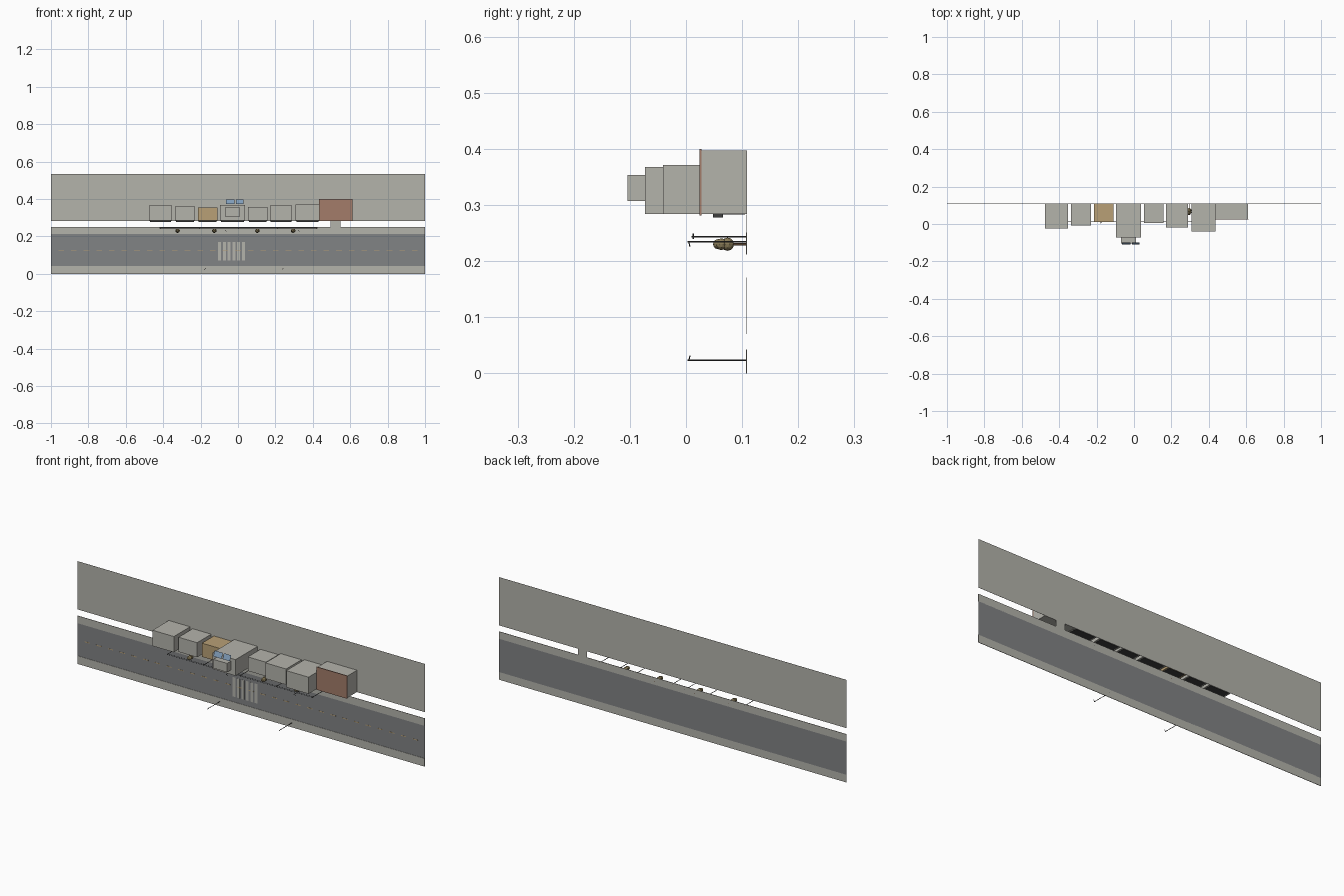
import bpy, bmesh, math
from mathutils import Vector

if "Cube" in bpy.data.objects:
    bpy.data.objects.remove(bpy.data.objects["Cube"])


def mat(name, r, g, b):
    m = bpy.data.materials.new(name)
    lin = lambda c: ((c / 255 + 0.055) / 1.055) ** 2.4
    m.diffuse_color = (lin(r), lin(g), lin(b), 1)
    m.use_nodes = True
    m.node_tree.nodes["Principled BSDF"].inputs["Base Color"].default_value = m.diffuse_color
    return m


GREY = mat("concrete grey", 180, 179, 171)
ROAD = mat("asphalt", 129, 131, 133)
TAN = mat("tan", 184, 160, 118)
BRICK = mat("brick", 163, 124, 106)
BLUE = mat("panel blue", 128, 156, 184)
DARK = mat("dark metal", 62, 62, 62)
LEAF = mat("olive foliage", 138, 124, 88)
BARK = mat("bark", 105, 80, 58)


def finish(name, bm, m):
    me = bpy.data.meshes.new(name)
    bm.to_mesh(me)
    bm.free()
    me.materials.append(m)
    ob = bpy.data.objects.new(name, me)
    bpy.context.collection.objects.link(ob)
    return ob


def box(name, x, y, z, m):
    """Box from (min, max) pairs."""
    bm = bmesh.new()
    bmesh.ops.create_cube(bm, size=1)
    for v in bm.verts:
        v.co = [p[0] + (c + 0.5) * (p[1] - p[0]) for c, p in zip(v.co, (x, y, z))]
    return finish(name, bm, m)


def rod(name, a, b, r, m):
    """Six-sided rod from a to b."""
    a, b = Vector(a), Vector(b)
    bm = bmesh.new()
    bmesh.ops.create_cone(bm, cap_ends=True, segments=6, radius1=r, radius2=r, depth=(b - a).length)
    ob = finish(name, bm, m)
    ob.location = (a + b) / 2
    ob.rotation_euler = (b - a).to_track_quat('Z', 'Y').to_euler()
    return ob


# Ground sheets
G = 0.109
box("back_lot", (-1, 1), (G - 0.0005, G), (0.283, 0.534), GREY)
box("road", (-1, 1), (G - 0.0005, G), (0.04, 0.213), ROAD)
box("upper_pavement", (-1, 1), (G - 0.002, G), (0.212, 0.251), GREY)
box("lower_pavement", (-1, 1), (G - 0.002, G), (0.0, 0.042), GREY)
box("driveway", (0.495, 0.547), (G - 0.001, G), (0.251, 0.283), GREY)

# Road markings
for i in range(29):
    x = -0.945 + i * 0.0675
    box("lane_dash", (x - 0.015, x + 0.015), (G - 0.0015, G - 0.0007), (0.124, 0.128), TAN)
for i in range(6):
    x = -0.107 + i * 0.0256
    box("crossing_stripe", (x, x + 0.016), (G - 0.0015, G - 0.0007), (0.07, 0.171), GREY)

# Buildings: x min, x max, roof y, far z
blocks = [(-0.475, -0.352, -0.025, 0.366), (-0.337, -0.23, -0.008, 0.36),
          (-0.215, -0.11, 0.01, 0.355), (-0.097, 0.037, -0.073, 0.368),
          (0.053, 0.157, 0.005, 0.357), (0.17, 0.29, -0.018, 0.366),
          (0.307, 0.435, -0.041, 0.371), (0.437, 0.61, 0.028, 0.397)]
for i, (x0, x1, y, z) in enumerate(blocks):
    box("building", (x0, x1), (y, G - 0.0006), (0.284, z), TAN if i == 2 else GREY)
    if i < 7:
        box("shopfront", (x0 + 0.008, x1 - 0.008), (0.066, 0.105), (0.283, 0.2842), DARK)
        box("awning", (x0 + 0.005, x1 - 0.005), (0.048, 0.066), (0.278, 0.284), DARK)

# Brick roof slab and rooftop plant
box("brick_roof", (0.434, 0.612), (0.024, 0.028), (0.281, 0.4), BRICK)
box("roof_room", (-0.07, 0.01), (-0.104, -0.073), (0.307, 0.353), GREY)

# Tilted roof panels
for x0, x1 in ((-0.065, -0.018), (-0.012, 0.03)):
    bm = bmesh.new()
    front = [bm.verts.new(c) for c in ((x0, -0.11, 0.372), (x1, -0.11, 0.372),
                                       (x1, -0.098, 0.398), (x0, -0.098, 0.398))]
    f = bm.faces.new(front)
    bmesh.ops.solidify(bm, geom=[f], thickness=0.001)
    bmesh.ops.recalc_face_normals(bm, faces=bm.faces)
    finish("solar_panel", bm, BLUE)

# Utility poles and wires
for i in range(5):
    x = -0.415 + i * 0.209
    rod("utility_pole", (x, G, 0.243), (x, 0.01, 0.243), 0.0015, DARK)
    rod("cross_arm", (x, 0.013, 0.239), (x, 0.013, 0.249), 0.001, DARK)
for z in (0.241, 0.246):
    rod("wire", (-0.42, 0.012, z), (0.425, 0.012, z), 0.0008, DARK)

# Street lamps with an arm over the road
for x, z, d in ((-0.18, 0.023, 1), (0.235, 0.023, 1), (-0.07, 0.234, -1), (0.32, 0.234, -1)):
    rod("lamp_post", (x, G, z), (x, 0.003, z), 0.0014, DARK)
    rod("lamp_arm", (x, 0.005, z), (x + 0.008, 0.007, z + d * 0.008), 0.001, DARK)

# Trees
for x in (-0.323, -0.127, 0.103, 0.295):
    rod("tree_trunk", (x, G, 0.23), (x, 0.08, 0.23), 0.0025, BARK)
    for dx, y, r in ((0, 0.074, 0.0118), (0.002, 0.063, 0.0105), (-0.001, 0.057, 0.009)):
        bm = bmesh.new()
        bmesh.ops.create_icosphere(bm, subdivisions=2, radius=r)
        finish("tree_crown", bm, LEAF).location = (x + dx, y, 0.23)
